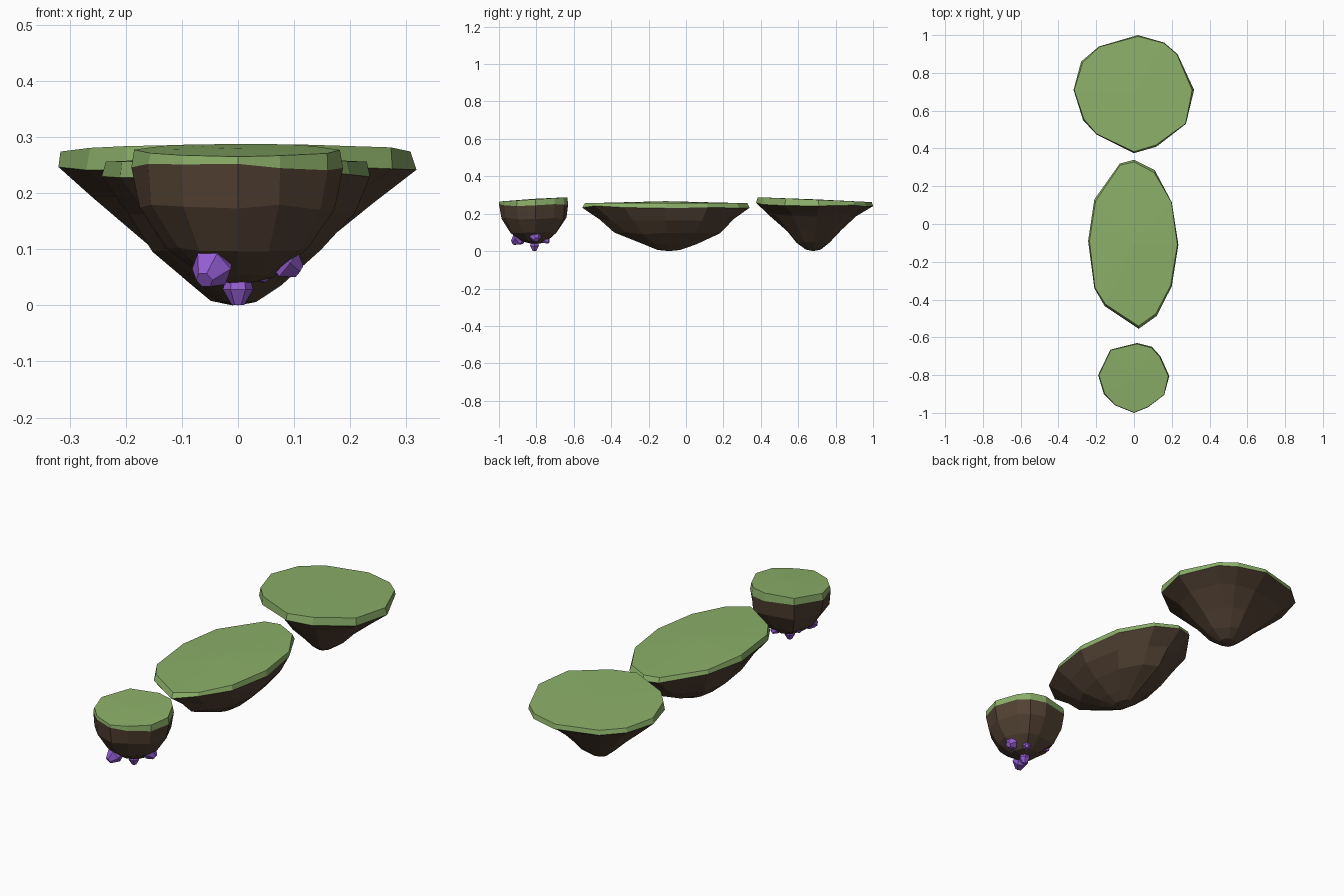
import bpy, bmesh, math, random
from mathutils import Vector

if "Cube" in bpy.data.objects:
    bpy.data.objects.remove(bpy.data.objects["Cube"])

random.seed(4)


def material(name, rgb):
    m = bpy.data.materials.new(name)
    m.diffuse_color = (*rgb, 1)
    m.use_nodes = True
    m.node_tree.nodes["Principled BSDF"].inputs["Base Color"].default_value = m.diffuse_color
    return m


GRASS = material("grass", (0.26, 0.43, 0.14))
ROCK = material("rock", (0.085, 0.053, 0.033))
CRYSTAL = material("crystal", (0.30, 0.11, 0.65))


def loft(name, rings, mat, cap_start=None, cap_end=None, merge=0.0):
    """Skin equal-length rings; each cap is an apex point, True (flat) or None."""
    bm = bmesh.new()
    vr = [[bm.verts.new(p) for p in r] for r in rings]
    n = len(vr[0])
    for a, b in zip(vr, vr[1:]):
        for i in range(n):
            j = (i + 1) % n
            bm.faces.new((a[i], a[j], b[j], b[i]))
    for ring, cap in ((vr[0], cap_start), (vr[-1], cap_end)):
        if cap is True:
            bm.faces.new(ring)
        elif cap is not None:
            apex = bm.verts.new(cap)
            for i in range(n):
                bm.faces.new((ring[i], ring[(i + 1) % n], apex))
    if merge:
        bmesh.ops.remove_doubles(bm, verts=vr[-1] + vr[-2], dist=merge)
    bmesh.ops.recalc_face_normals(bm, faces=bm.faces)
    me = bpy.data.meshes.new(name)
    bm.to_mesh(me)
    bm.free()
    me.materials.append(mat)
    ob = bpy.data.objects.new(name, me)
    bpy.context.collection.objects.link(ob)
    return ob


def island(name, outline, base, profile, rim_z, top_front, top_back, dome):
    """Grass cap over a faceted rock that tapers to the base point."""
    bx, by, bz = base
    ys = [p[1] for p in outline]
    lo, hi = min(ys), max(ys)
    mid = Vector((0, (lo + hi) / 2))

    def top_z(y):
        return top_front + (top_back - top_front) * (y - lo) / (hi - lo)

    rim = [Vector((x, y, rim_z + 0.4 * (top_z(y) - top_z(mid.y)) + random.uniform(-0.008, 0.008)))
           for x, y in outline]
    top = []
    for x, y in outline:
        s = random.uniform(0.965, 0.995)
        top.append(Vector((x * s, mid.y + (y - mid.y) * s, top_z(y))))
    loft(name + "_grass", [rim, top], GRASS,
         cap_end=(0, mid.y, top_z(mid.y) + dome))

    # rock rings follow the outline, shrinking toward the base point
    rings = [rim]
    for s, z in profile:
        ring = []
        for x, y in outline:
            k = s * random.uniform(0.93, 1.07)
            ring.append(Vector((bx + (x - bx) * k, by + (y - by) * k,
                                z + random.uniform(-0.006, 0.006) * (s > 0.2))))
        rings.append(ring)
    loft(name + "_rock", rings, ROCK, cap_end=(bx, by, bz), merge=0.012)


# small front island
island("small_island",
       [(0.015, -0.63), (0.095, -0.65), (0.14, -0.70), (0.187, -0.805), (0.16, -0.905),
        (0.075, -0.97), (0, -1.0), (-0.1, -0.96), (-0.16, -0.90), (-0.19, -0.80), (-0.125, -0.665)],
       (0, -0.81, 0.035), [(0.92, 0.175), (0.68, 0.10), (0.35, 0.05)],
       0.25, 0.265, 0.288, 0.003)

# long middle island
island("long_island",
       [(0, 0.34), (0.11, 0.285), (0.20, 0.115), (0.235, -0.11), (0.20, -0.33), (0.12, -0.487),
        (0.025, -0.555), (-0.155, -0.435), (-0.21, -0.34), (-0.243, -0.09), (-0.21, 0.13), (-0.075, 0.32)],
       (0, -0.09, 0.0), [(0.83, 0.165), (0.60, 0.095), (0.31, 0.04), (0.13, 0.006)],
       0.235, 0.256, 0.256, 0.011)

# wide back island
island("wide_island",
       [(0.02, 1.0), (0.16, 0.96), (0.23, 0.90), (0.318, 0.71), (0.275, 0.53), (0.12, 0.41),
        (0, 0.375), (-0.20, 0.475), (-0.27, 0.55), (-0.32, 0.71), (-0.28, 0.86), (-0.185, 0.94)],
       (-0.01, 0.68, 0.0), [(0.75, 0.19), (0.48, 0.11), (0.29, 0.045), (0.13, 0.008)],
       0.245, 0.288, 0.262, 0.002)


def crystal(name, root, tip, radius):
    """Six-sided shard, thickest past the middle, with a small blunt tip."""
    root, tip = Vector(root), Vector(tip)
    rot = (tip - root).to_track_quat('Z', 'Y')
    rings = []
    for t, s in ((0, 0.6), (0.6, 1.0), (1, 0.42)):
        rings.append([root.lerp(tip, t) + rot @ Vector(
            (radius * s * math.cos(a), radius * s * math.sin(a), 0))
            for a in (i * math.tau / 6 for i in range(6))])
    loft(name, rings, CRYSTAL, True, True)


# crystals under the small island
crystal("crystal_front", (-0.028, -0.855, 0.095), (-0.06, -0.925, 0.045), 0.038)
crystal("crystal_right", (0.055, -0.81, 0.098), (0.108, -0.80, 0.06), 0.033)
crystal("crystal_bottom", (0, -0.81, 0.07), (0, -0.81, 0.001), 0.027)
crystal("crystal_back", (0.018, -0.775, 0.08), (0.048, -0.735, 0.048), 0.023)
crystal("crystal_left", (-0.06, -0.775, 0.10), (-0.098, -0.745, 0.085), 0.018)
